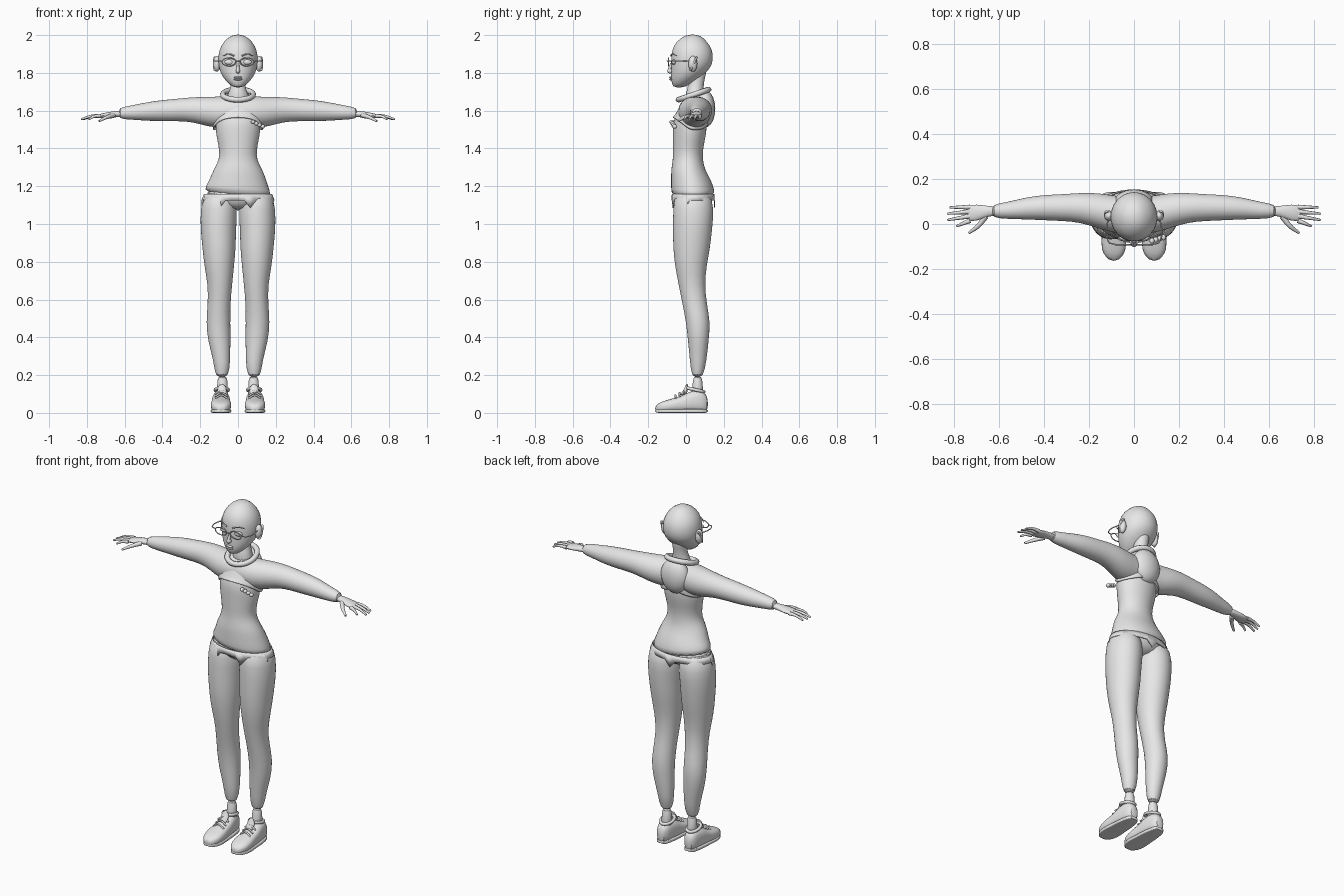
import bpy, bmesh, math
from math import sin, cos, pi, copysign
from mathutils import Vector

old = bpy.data.objects.get("Cube")
if old:
    bpy.data.objects.remove(old, do_unlink=True)

grey = bpy.data.materials.new("plain grey")
grey.use_nodes = True
grey.diffuse_color = (.8, .8, .8, 1)
grey.node_tree.nodes["Principled BSDF"].inputs["Base Color"].default_value = grey.diffuse_color


def make_active(ob):
    bpy.ops.object.select_all(action="DESELECT")
    ob.select_set(True)
    bpy.context.view_layer.objects.active = ob


def finish(ob, rounded=False, thickness=0):
    ob.data.materials.clear()
    ob.data.materials.append(grey)
    make_active(ob)
    bpy.ops.object.shade_smooth_by_angle(angle=pi / 3)
    if thickness:
        ob.modifiers.new("thickness", "SOLIDIFY").thickness = thickness
    if rounded:
        subdivision = ob.modifiers.new("rounding", "SUBSURF")
        subdivision.levels = subdivision.render_levels = 1


def link(name, data):
    ob = bpy.data.objects.new(name, data)
    bpy.context.collection.objects.link(ob)
    return ob


def from_bmesh(name, bm, **style):
    bmesh.ops.recalc_face_normals(bm, faces=bm.faces)
    mesh = bpy.data.meshes.new(name)
    bm.to_mesh(mesh)
    bm.free()
    finish(link(name, mesh), **style)


def loft(name, start, end, rows, axis="z", side=1, power=2, sides=20,
         capped=True, adjust=None, rounded=True, thickness=0):
    """Evenly spaced rounded sections; a row is (half width or two edges, low, high)."""
    bm = bmesh.new()
    rings = []
    for r, (*width, low, high) in enumerate(rows):
        t = start + (end - start) * r / (len(rows) - 1)
        left, right = width if len(width) == 2 else (-width[0], width[0])
        ring = []
        for i in range(sides):
            angle = 2 * pi * i / sides
            u, v = [copysign(abs(w) ** (2 / power), w) for w in (cos(angle), sin(angle))]
            a = (left + right + (right - left) * u) / 2
            b = (low + high + (high - low) * v) / 2
            point = Vector({"x": (t, a, b), "y": (a, t, b), "z": (a, b, t)}[axis])
            if adjust:
                adjust(point, r, i)
            point.x *= side
            ring.append(bm.verts.new(point))
        rings.append(ring)
    for ring, following in zip(rings, rings[1:]):
        for i in range(sides):
            bm.faces.new((ring[i - 1], ring[i], following[i], following[i - 1]))
    if capped:
        bm.faces.new(rings[0])
        bm.faces.new(rings[-1])
    from_bmesh(name, bm, rounded=rounded, thickness=thickness)


def ball(name, centre, radii):
    bm = bmesh.new()
    bmesh.ops.create_uvsphere(bm, u_segments=16, v_segments=10, radius=1)
    bmesh.ops.scale(bm, vec=radii, verts=bm.verts)
    bmesh.ops.translate(bm, vec=centre, verts=bm.verts)
    from_bmesh(name, bm)


def tube(name, points, thick, thin=None, side=1, closed=False):
    """A round strand along a smooth path, narrowing from thick to thin."""
    curve = bpy.data.curves.new(name, "CURVE")
    curve.dimensions = "3D"
    curve.bevel_depth, curve.bevel_resolution, curve.resolution_u = 1, 2, 4
    curve.use_fill_caps = True
    spline = curve.splines.new("BEZIER")
    spline.bezier_points.add(len(points) - 1)
    spline.use_cyclic_u = closed
    thin = thin or thick
    for i, (knot, (x, y, z)) in enumerate(zip(spline.bezier_points, points)):
        knot.co = (x * side, y, z)
        knot.radius = thick + (thin - thick) * i / (len(points) - 1)
        knot.handle_left_type = knot.handle_right_type = "AUTO"
    make_active(link(name, curve))
    bpy.ops.object.convert(target="MESH")
    finish(bpy.context.object)


def loop(centre, radii, count=12):
    """Points of an ellipse, with the radii along x, y and z."""
    x, y, z = centre
    turns = [2 * pi * k / count for k in range(count)]
    return [(x + radii[0] * cos(a), y + radii[1] * sin(a), z + radii[2] * sin(a)) for a in turns]


# Head, neck and face
loft("head", 2.005, 1.72, [
    (.03, 0, .07), (.08, -.055, .115), (.1, -.075, .14), (.107, -.08, .145),
    (.105, -.08, .14), (.095, -.08, .11), (.07, -.08, .06), (.025, -.07, -.01)])
loft("neck", 1.84, 1.65, [(.045, .03, .12), (.037, .015, .1), (.037, .01, .09), (.08, -.02, .1)])
ball("nose", (0, -.083, 1.81), (.012, .017, .013))
tube("nose_bridge", [(0, -.078, 1.85), (0, -.088, 1.815)], .006, .009)
for name, z in (("upper_lip", 1.776), ("lower_lip", 1.766)):
    ball(name, (0, -.08, z), (.023, .009, .006))


# Fitted shirt with a slanted hem
def slant_hem(point, row, i):
    if row > 8:
        point.z -= point.x / 10


loft("shirt", 1.64, 1.14, [
    (.1, -.02, .1), (.12, -.05, .11), (.12, -.07, .11), (.12, -.07, .11),
    (.11, -.07, .1), (.1, -.07, .09), (.1, -.07, .09), (.13, -.08, .1),
    (.15, -.08, .13), (.17, -.08, .15), (.19, -.08, .16)], adjust=slant_hem)
loft("pelvis", 1.2, 1.07, [(.16, -.06, .13), (.18, -.07, .15), (.06, -.03, .1)])


# Ragged cloth showing under the shirt hem
def tear(point, row, i):
    if row and i % 5 == 4:
        point.z -= .04


loft("ragged_edge", 1.16, 1.125, [(.18, -.075, .15), (.194, -.077, .154)],
     sides=36, rounded=False, capped=False, adjust=tear, thickness=.004)

# Cropped jacket: yoke and both sleeves in one span, as (y, drop, radius) circles
circles = [(.04, 0, .08), (.04, .01, .085), (.06, .005, .08), (.073, -.006, .066),
           (.073, -.004, .06), (.073, 0, .057), (.07, .004, .05), (.06, .01, .038),
           (.057, .014, .03)]
half = [(y - r, y + r, 1.6 - drop - r, 1.6 - drop + r) for y, drop, r in circles]
loft("jacket_sleeves", -.64, .64, half[:0:-1] + half, axis="x")


# Jacket body, its hem cut high in front and arched behind
def cut_hem(point, row, i):
    if row == 2:
        front = max(0, .02 - point.y) * 10
        back = max(0, point.y - .06) * 12
        point.z += .08 * min(1, front) + .05 * min(1, back) * (1 - abs(point.x) * 7)


loft("jacket_body", 1.645, 1.495, [(.12, -.025, .115), (.13, -.06, .12), (.136, -.072, .125)],
     sides=28, capped=False, adjust=cut_hem, thickness=.008)

# Hood lying on the upper back, with its rolled rim
ball("hood", (0, .1, 1.61), (.088, .055, .1))
tube("hood_rim", loop((0, .04, 1.685), (.08, .08, .027)), .015, closed=True)

# Small beads on the chest
for k in range(4):
    ball("chest_bead", (.08 + .017 * k, -.075 + .005 * k, 1.54 - .008 * k), (.011, .013, .011))

tube("glasses_bridge", [(-.012, -.094, 1.86), (0, -.1, 1.864), (.012, -.094, 1.86)], .003)

finger_tips = {"index": .79, "middle": .83, "ring": .83, "little": .82}
leg = [(.02, .18, -.06, .13), (0, .2, -.07, .15), (.01, .2, -.07, .14), (.01, .19, -.07, .13),
       (.02, .18, -.06, .11), (.03, .16, -.04, .1), (.04, .16, -.02, .11), (.04, .17, 0, .13),
       (.04, .16, .01, .12), (.04, .13, .02, .11), (.05, .12, .03, .09)]
shoe = [(.02, .04), (.05, .06), (.055, .07), (.055, .08), (.05, .09), (.05, .11),
        (.045, .12), (.04, .12), (.025, .09)]

for side, word in ((1, "left_"), (-1, "right_")):
    # Ear, eye, brow and half of the glasses
    ball(word + "ear", (.112 * side, .036, 1.848), (.02, .024, .042))
    tube(word + "ear_rim", loop((.122, .04, 1.848), (.006, .016, .034)), .005, side=side, closed=True)
    ball(word + "eye", (.046 * side, -.064, 1.857), (.027, .012, .014))
    tube(word + "brow", [(.02, -.08, 1.89), (.05, -.073, 1.9), (.08, -.05, 1.89)], .004, .002, side)
    tube(word + "glasses_rim", loop((.048, -.092, 1.858), (.036, 0, .021)), .003, side=side, closed=True)
    tube(word + "glasses_temple", [(.083, -.09, 1.863), (.113, -.08, 1.863), (.114, .04, 1.863)],
         .003, side=side)

    # Wrist, palm, fingers and thumb
    loft(word + "hand", .6, .75, [(.035, .08, 1.565, 1.6), (.035, .08, 1.565, 1.6),
                                  (.01, .09, 1.56, 1.59), (.01, .085, 1.56, 1.58)],
         axis="x", side=side, sides=12)
    for k, (finger, reach) in enumerate(finger_tips.items()):
        root = Vector((.73, .015 + .02 * k, 1.572))
        tip = Vector((reach, -.01 + .028 * k, 1.554))
        middle = (root + tip) / 2 + Vector((0, 0, .007))
        tube(word + finger + "_finger", [root, middle, tip], .011, .005, side)
    tube(word + "thumb", [(.66, .035, 1.575), (.695, -.01, 1.565), (.735, -.04, 1.545)],
         .014, .006, side)

    # Tight trouser leg and bare ankle
    loft(word + "leg", 1.18, .18, leg, side=side)
    loft(word + "ankle", .2, .08, [(.055, .11, .036, .087), (.055, .11, .036, .087),
                                   (.05, .115, .02, .1)], side=side)

    # Shoe with flat sole, padded collar, tongue and laces
    loft(word + "shoe", -.165, .118, [(.09 - w, .09 + w, .004, top) for w, top in shoe],
         axis="y", side=side, power=2.6)
    loft(word + "sole", -.165, .118, [(.09 - w, .09 + w, 0, .02) for w, top in shoe],
         axis="y", side=side, power=6)
    tube(word + "shoe_collar", loop((.086, .05, .122), (.034, .045, -.01)), .009, side=side, closed=True)
    loft(word + "shoe_tongue", .155, .09, [(.07, .1, 0, .012), (.06, .11, -.01, .012),
                                           (.06, .11, -.04, 0)], side=side)
    for k in range(3):
        y, z = -.012 - .022 * k, .118 - .012 * k
        tube(word + "lace", [(.055, y, z - .018), (.088, y, z), (.122, y, z - .018)], .005, side=side)
